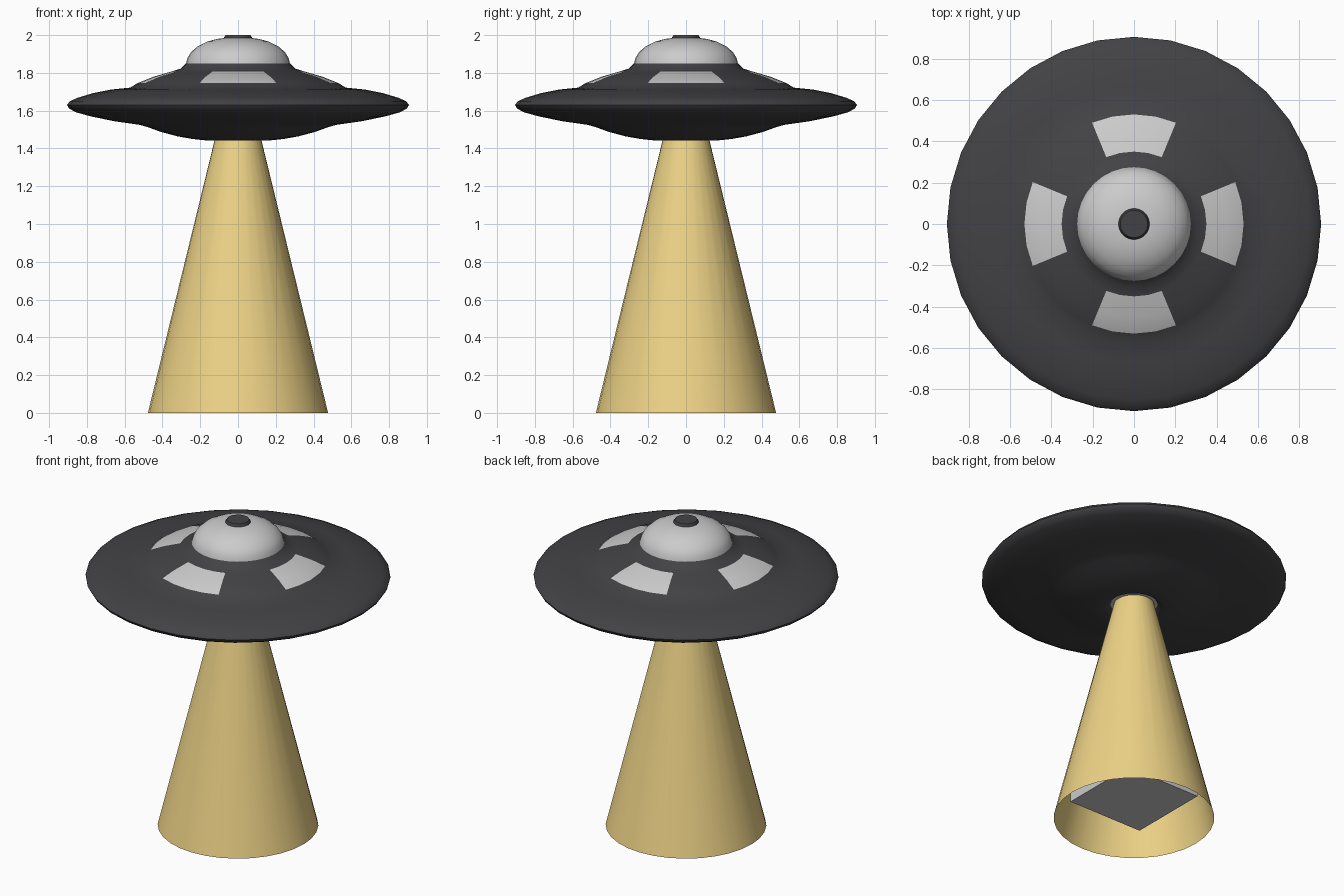
import bpy, bmesh, math

if "Cube" in bpy.data.objects:
    bpy.data.objects.remove(bpy.data.objects["Cube"])

SEG = 32


def material(name, rgb):
    m = bpy.data.materials.new(name)
    m.diffuse_color = (*rgb, 1)
    m.use_nodes = True
    m.node_tree.nodes["Principled BSDF"].inputs["Base Color"].default_value = m.diffuse_color
    return m


def finish(bm, name, mats=(), smooth=True, angle=35):
    bmesh.ops.recalc_face_normals(bm, faces=bm.faces)
    me = bpy.data.meshes.new(name)
    bm.to_mesh(me)
    bm.free()
    ob = bpy.data.objects.new(name, me)
    bpy.context.collection.objects.link(ob)
    for m in mats:
        me.materials.append(m)
    if smooth:
        bpy.ops.object.select_all(action='DESELECT')
        ob.select_set(True)
        bpy.context.view_layer.objects.active = ob
        bpy.ops.object.shade_smooth_by_angle(angle=math.radians(angle))
    return ob


def lathe(profile, cap_start=False, cap_end=False, pick=None):
    """Revolve (radius, z) points; pick(row, seg) gives the material slot."""
    bm = bmesh.new()
    rings = []
    for r, z in profile:
        rings.append([bm.verts.new((r * math.cos(a), r * math.sin(a), z))
                      for a in (2 * math.pi * i / SEG for i in range(SEG))])
    for row, (lo, hi) in enumerate(zip(rings, rings[1:])):
        for i in range(SEG):
            j = (i + 1) % SEG
            f = bm.faces.new((lo[i], lo[j], hi[j], hi[i]))
            if pick:
                f.material_index = pick(row, i)
    if cap_start:
        bm.faces.new(rings[0][::-1])
    if cap_end:
        bm.faces.new(rings[-1])
    return bm


dark = material("dark_metal", (0.055, 0.055, 0.06))
light = material("beam_yellow", (0.85, 0.65, 0.24))
grey = material("pale_grey", (0.8, 0.8, 0.8))

# Saucer hull, with four windows as pale faces in the upper slope
hull = [(0.14, 1.462), (0.155, 1.45), (0.175, 1.443), (0.24, 1.45), (0.32, 1.464),
        (0.41, 1.488), (0.475, 1.512), (0.52, 1.525), (0.66, 1.545), (0.78, 1.57),
        (0.86, 1.592), (0.895, 1.612), (0.905, 1.63), (0.89, 1.65), (0.85, 1.668),
        (0.77, 1.692), (0.67, 1.712), (0.57, 1.722),
        (0.53, 1.747), (0.45, 1.779), (0.35, 1.808),
        (0.305, 1.822), (0.275, 1.85)]


def window(row, i):
    return int(row in (18, 19) and (i + 2) % 8 < 4)


finish(lathe(hull, cap_end=True, pick=window), "saucer_hull", [dark, grey])

# Glass dome and its cap
finish(lathe([(0.275, 1.85), (0.268, 1.878), (0.25, 1.908), (0.215, 1.94),
              (0.165, 1.965), (0.11, 1.98), (0.06, 1.986)], cap_end=True), "dome")
finish(lathe([(0.075, 1.975), (0.075, 1.985), (0.066, 2.0)],
             cap_start=True, cap_end=True), "dome_cap", [dark])

# Lamp disc in the recess under the hull
finish(lathe([(0.14, 1.462), (0.1, 1.464)], cap_end=True), "lamp_disc")

# Open light beam
finish(lathe([(0.477, 0.0), (0.12, 1.46)]), "light_beam", [light])

# Box floating inside the beam
bm = bmesh.new()
bmesh.ops.create_cube(bm, size=1)
for v in bm.verts:
    v.co = (v.co.x * 0.535, v.co.y * 0.535, 0.255 + v.co.z * 0.25)
finish(bm, "lifted_box", smooth=False)
